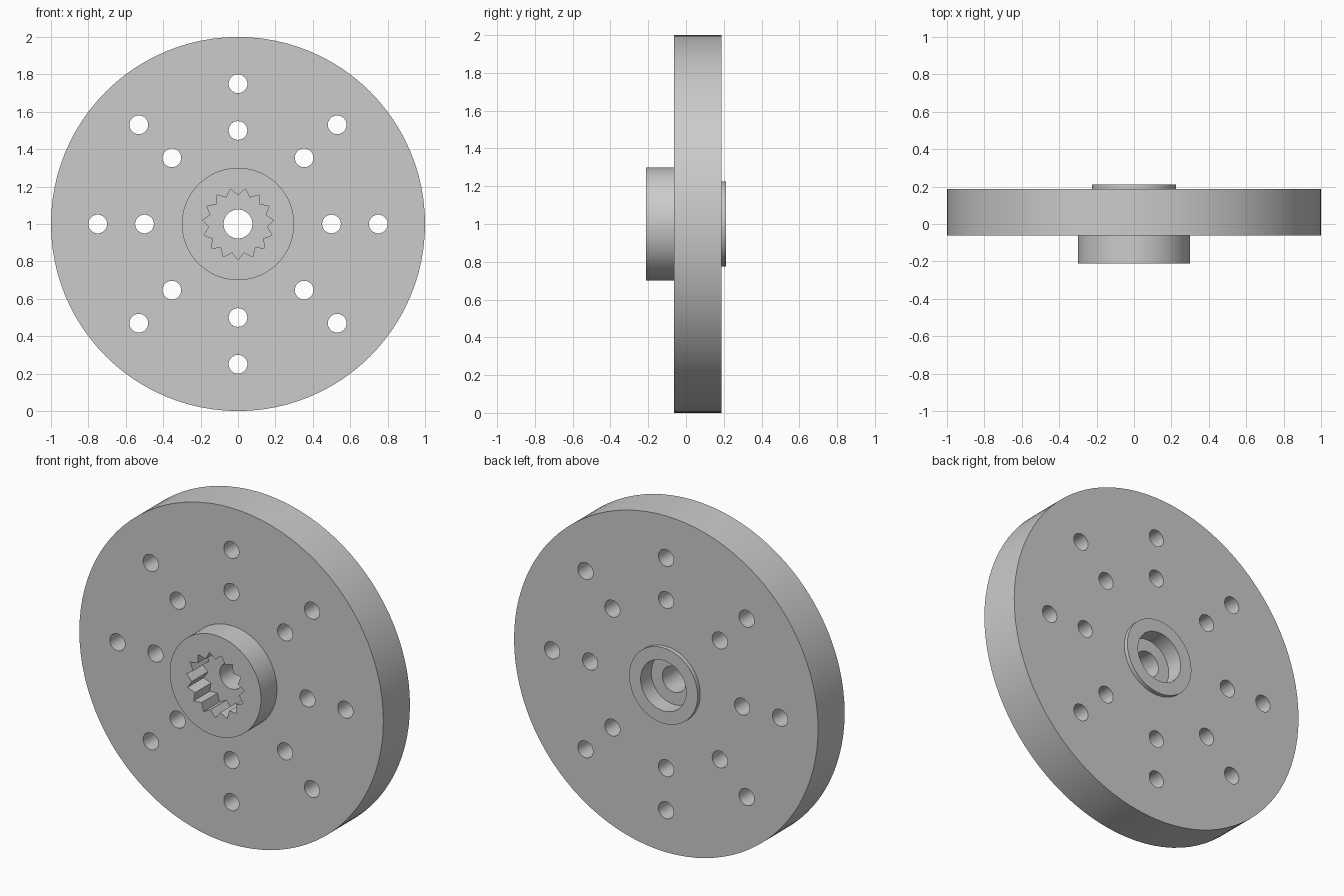
import bpy, bmesh
from math import sin, cos, pi, radians

default = bpy.data.objects.get("Cube")
if default:
    bpy.data.objects.remove(default, do_unlink=True)

# Plain grey metal
metal = bpy.data.materials.new("grey metal")
metal.use_nodes = True
grey = (0.6, 0.6, 0.6, 1)
metal.diffuse_color = grey
metal.node_tree.nodes["Principled BSDF"].inputs["Base Color"].default_value = grey

CENTRE_Z = 1.0
FRONT, DISC_FRONT, DISC_BACK, BACK = -0.2125, -0.0625, 0.1875, 0.2125
BORE, RECESS_FLOOR = 0.077, 0.1125


def make_object(name, bm):
    bmesh.ops.recalc_face_normals(bm, faces=bm.faces)
    mesh = bpy.data.meshes.new(name)
    bm.to_mesh(mesh)
    bm.free()
    mesh.materials.append(metal)
    obj = bpy.data.objects.new(name, mesh)
    bpy.context.collection.objects.link(obj)
    return obj


def lathe(name, profile, steps):
    """Revolve a closed (radius, y) profile about the y axis."""
    bm = bmesh.new()
    rings = []
    for i in range(steps):
        a = 2 * pi * i / steps
        rings.append([bm.verts.new((r * cos(a), y, CENTRE_Z + r * sin(a)))
                      for r, y in profile])
    n = len(profile)
    for i in range(steps):
        here, there = rings[i], rings[(i + 1) % steps]
        for j in range(n):
            k = (j + 1) % n
            bm.faces.new((here[j], here[k], there[k], there[j]))
    return make_object(name, bm)


def add_prism(bm, outline, y0, y1):
    """Extrude an (x, z) outline along y."""
    a = [bm.verts.new((x, y0, z)) for x, z in outline]
    b = [bm.verts.new((x, y1, z)) for x, z in outline]
    bm.faces.new(a)
    bm.faces.new(b[::-1])
    for i in range(len(a)):
        k = (i + 1) % len(a)
        bm.faces.new((a[i], b[i], b[k], a[k]))


def cut(target, cutter):
    cutter.hide_render = True
    mod = target.modifiers.new("cut", 'BOOLEAN')
    mod.operation = 'DIFFERENCE'
    mod.solver = 'EXACT'
    mod.object = cutter
    bpy.context.view_layer.objects.active = target
    bpy.ops.object.modifier_apply(modifier=mod.name)
    bpy.data.objects.remove(cutter, do_unlink=True)


# Disc with front boss, rear collar, rear recess and centre bore
wheel = lathe("hub_disc", [
    (BORE, FRONT), (0.3, FRONT), (0.3, DISC_FRONT), (1, DISC_FRONT),
    (1, DISC_BACK), (0.225, DISC_BACK), (0.225, BACK), (0.15, BACK),
    (0.15, RECESS_FLOOR), (BORE, RECESS_FLOOR)], 96)

# Two rings of eight bolt holes
bm = bmesh.new()
for ring in (0.5, 0.75):
    for i in range(8):
        a = i * pi / 4
        cx, cz = ring * cos(a), CENTRE_Z + ring * sin(a)
        add_prism(bm, [(cx + 0.05 * cos(t * pi / 16), cz + 0.05 * sin(t * pi / 16))
                       for t in range(32)], -0.3, 0.3)
cut(wheel, make_object("bolt_hole_cutter", bm))

# Toothed socket in the boss, one groove pointing straight down
TEETH = 15
outline = []
for i in range(2 * TEETH):
    a = radians(-90) + i * pi / TEETH
    r = 0.155 if i % 2 else 0.192
    outline.append((r * cos(a), CENTRE_Z + r * sin(a)))
bm = bmesh.new()
add_prism(bm, outline, -0.3, DISC_FRONT + 0.0005)
cut(wheel, make_object("spline_cutter", bm))

# Smooth round walls, crisp rims and teeth
bpy.ops.object.select_all(action='DESELECT')
wheel.select_set(True)
bpy.context.view_layer.objects.active = wheel
bpy.ops.object.shade_smooth_by_angle(angle=radians(20))
